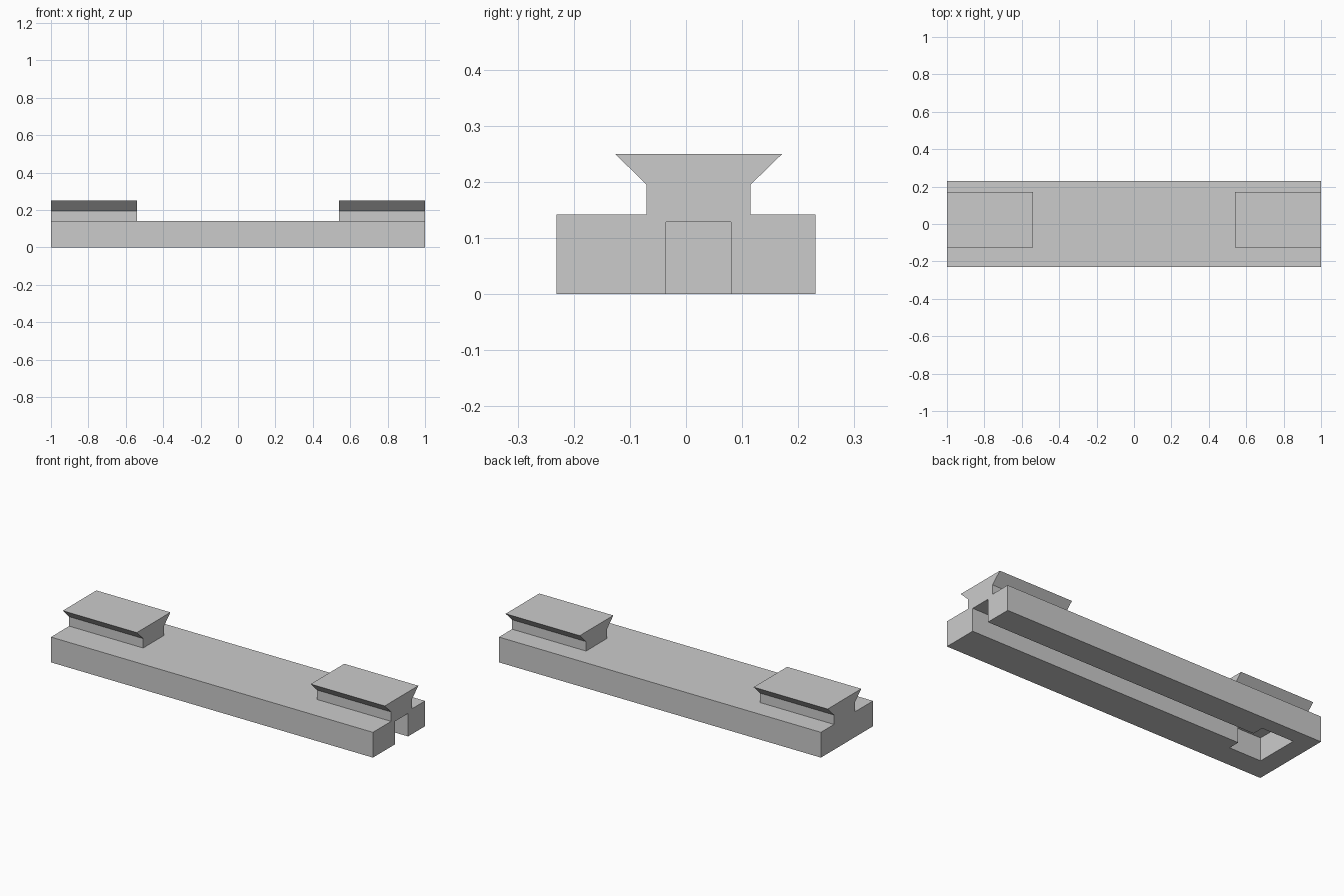
import bpy
import bmesh
from mathutils import Vector

default_cube = bpy.data.objects.get("Cube")
if default_cube:
    bpy.data.objects.remove(default_cube, do_unlink=True)

# Plain grey material
grey = bpy.data.materials.new("plain_grey")
grey.use_nodes = True
colour = (0.6, 0.6, 0.6, 1)
grey.diffuse_color = colour
grey.node_tree.nodes["Principled BSDF"].inputs["Base Color"].default_value = colour

AXIS_Y = 0.0225     # centre line shared by rails and slot
BASE_TOP = 0.142
SLOT_TOP = 0.129


def extrude_x(name, profile, x0, x1):
    """Extrude a closed (y, z) profile along x."""
    bm = bmesh.new()
    face = bm.faces.new([bm.verts.new((x0, y, z)) for y, z in profile])
    result = bmesh.ops.extrude_face_region(bm, geom=[face])
    moved = [v for v in result["geom"] if isinstance(v, bmesh.types.BMVert)]
    bmesh.ops.translate(bm, verts=moved, vec=Vector((x1 - x0, 0, 0)))
    bmesh.ops.recalc_face_normals(bm, faces=bm.faces)
    mesh = bpy.data.meshes.new(name)
    bm.to_mesh(mesh)
    bm.free()
    mesh.materials.append(grey)
    obj = bpy.data.objects.new(name, mesh)
    bpy.context.collection.objects.link(obj)
    return obj


def block(name, centre_y, half_y, z0, z1, x0, x1):
    a, b = centre_y - half_y, centre_y + half_y
    return extrude_x(name, [(a, z0), (b, z0), (b, z1), (a, z1)], x0, x1)


def combine(target, tool, operation):
    """Apply a boolean and discard its tool."""
    mod = target.modifiers.new(operation, 'BOOLEAN')
    mod.operation = operation
    mod.solver = 'EXACT'
    mod.object = tool
    bpy.context.view_layer.objects.active = target
    bpy.ops.object.modifier_apply(modifier=mod.name)
    bpy.data.objects.remove(tool, do_unlink=True)


# Long base bar
base = block("slotted_base", 0, 0.231, 0, BASE_TOP, -1, 1)

# Dovetail rails at both ends, sunk slightly into the bar
half = [(0.0925, BASE_TOP - 0.006), (0.0925, 0.195), (0.149, 0.25)]
profile = [(AXIS_Y + y, z) for y, z in half]
profile += [(AXIS_Y - y, z) for y, z in reversed(half)]
for side in (-1, 1):
    rail = extrude_x("dovetail_rail", profile, side * 0.54, side)
    combine(base, rail, 'UNION')

# Underside slot, open at one end, with a wider pocket at the other
combine(base, block("slot_cutter", AXIS_Y, 0.058, -0.1, SLOT_TOP, -0.8, 1.1), 'DIFFERENCE')
combine(base, block("pocket_cutter", AXIS_Y, 0.124, -0.1, SLOT_TOP, -0.893, -0.695), 'DIFFERENCE')
